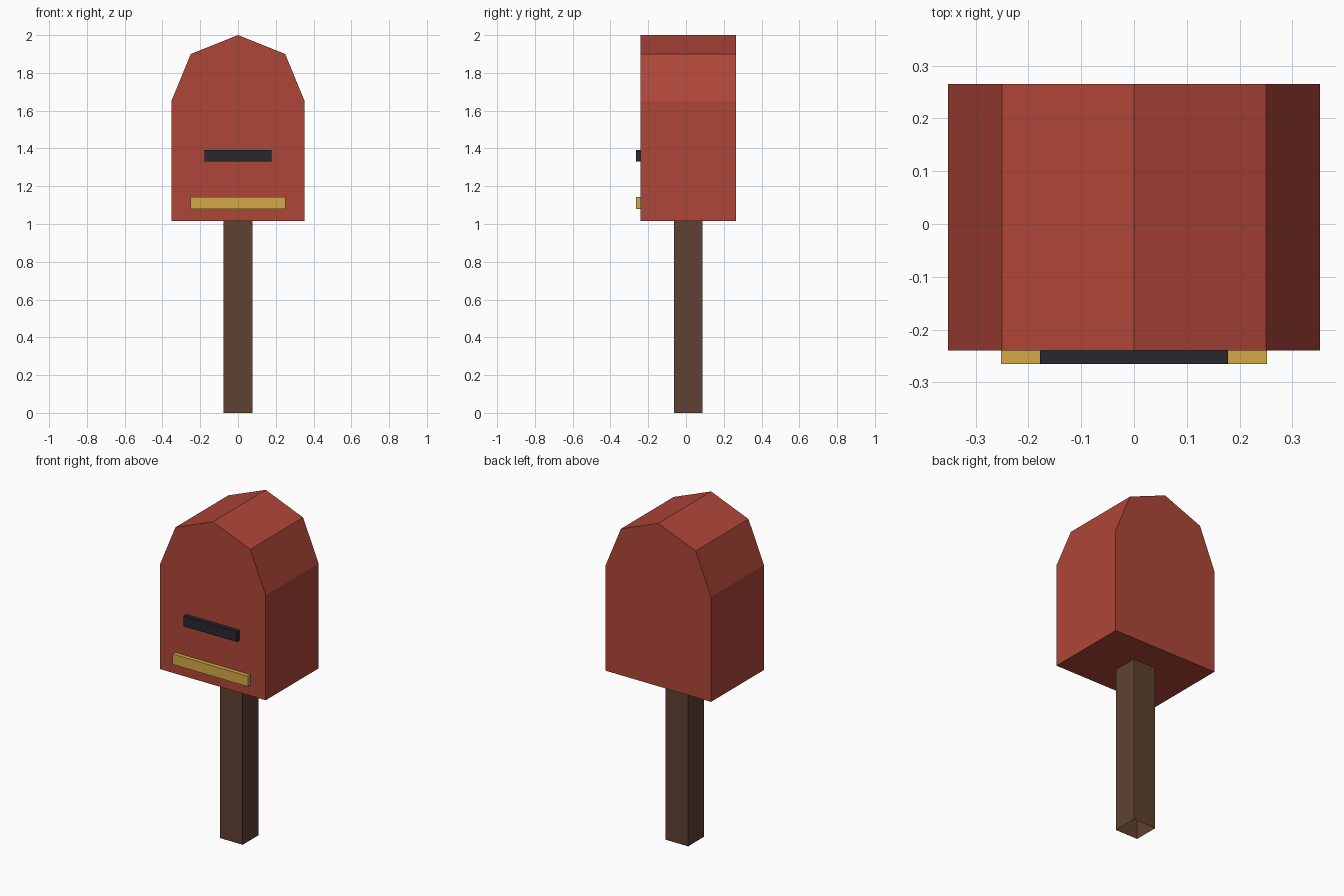
import bpy
import bmesh

cube = bpy.data.objects.get("Cube")
if cube:
    bpy.data.objects.remove(cube, do_unlink=True)


def material(name, rgb):
    mat = bpy.data.materials.new(name)
    mat.use_nodes = True
    mat.diffuse_color = (*rgb, 1)
    mat.node_tree.nodes["Principled BSDF"].inputs["Base Color"].default_value = (*rgb, 1)
    return mat


red = material("barn red", (0.43, 0.061, 0.040))
wood = material("dark wood", (0.115, 0.053, 0.032))
black = material("slot black", (0.020, 0.020, 0.029))
brass = material("brass", (0.66, 0.40, 0.064))


def extrude_profile(name, points, start, vector, mat, open_ends=False):
    """Sweep a flat outline along a vector into a solid or an open tube."""
    bm = bmesh.new()
    base = bm.faces.new([bm.verts.new(p) for p in points])
    swept = bmesh.ops.extrude_face_region(bm, geom=[base], use_keep_orig=True)["geom"]
    bmesh.ops.translate(bm, vec=vector, verts=[g for g in swept if isinstance(g, bmesh.types.BMVert)])
    if open_ends:
        caps = [base] + [g for g in swept if isinstance(g, bmesh.types.BMFace)]
        bmesh.ops.delete(bm, geom=caps, context="FACES_ONLY")
    bmesh.ops.recalc_face_normals(bm, faces=bm.faces)
    mesh = bpy.data.meshes.new(name)
    bm.to_mesh(mesh)
    bm.free()
    mesh.materials.append(mat)
    obj = bpy.data.objects.new(name, mesh)
    obj.location = start
    bpy.context.collection.objects.link(obj)
    return obj


def rectangle(half_width, low, high):
    return [(-half_width, 0, low), (half_width, 0, low),
            (half_width, 0, high), (-half_width, 0, high)]


FRONT, BACK, FLOOR = -0.24, 0.265, 1.015

# Box with a faceted arched roof, mirrored about the ridge
half = [(0.353, FLOOR), (0.353, 1.65), (0.25, 1.9)]
outline = [(x, 0, z) for x, z in half] + [(0, 0, 2)] + [(-x, 0, z) for x, z in reversed(half)]
extrude_profile("mailbox_body", outline, (0, FRONT, 0), (0, BACK - FRONT, 0), red)

# Letter slot and brass bar standing proud of the front
for name, outline, mat in (
    ("letter_slot", rectangle(0.178, 1.33, 1.393), black),
    ("brass_bar", rectangle(0.252, 1.08, 1.143), brass),
):
    extrude_profile(name, outline, (0, FRONT, 0), (0, -0.025, 0), mat)

# Hollow square post under the box
r = 0.076
square = [(-r, -r, 0), (r, -r, 0), (r, r, 0), (-r, r, 0)]
extrude_profile("post", square, (0, (FRONT + BACK) / 2, 0), (0, 0, FLOOR), wood, open_ends=True)
